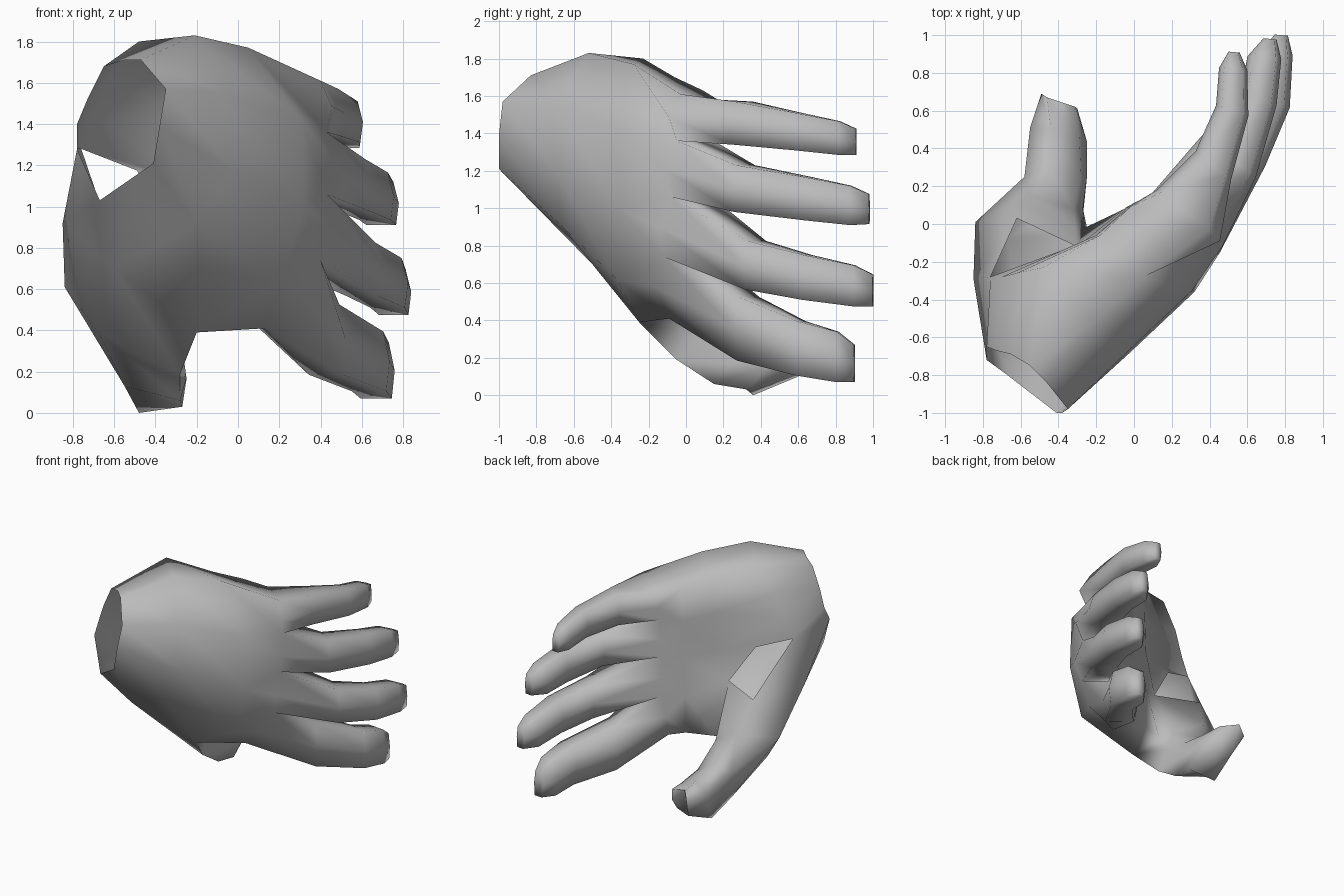
import bpy, bmesh, math
from mathutils import Vector

if "Cube" in bpy.data.objects:
    bpy.data.objects.remove(bpy.data.objects["Cube"])

bm = bmesh.new()


def verts(points):
    return [bm.verts.new(p) for p in points]


def bridge(a, b):
    n = len(a)
    for i in range(n):
        bm.faces.new((a[i], a[(i + 1) % n], b[(i + 1) % n], b[i]))


# Palm rings: five points down the back, then five up the palm side
wrist = verts([(-.47, -.83, 1.71), (-.35, -.98, 1.57), (-.38, -1, 1.39), (-.41, -1, 1.21), (-.67, -.80, 1.03),
               (-.78, -.72, 1.28), (-.78, -.65, 1.40), (-.73, -.67, 1.52), (-.65, -.69, 1.68), (-.55, -.75, 1.71)])
heel = verts([(-.21, -.52, 1.83), (-.06, -.70, 1.55), (-.02, -.68, 1.17), (-.20, -.67, .91), (-.60, -.50, .70),
              (-.85, -.29, .92), (-.76, -.28, 1.28), (-.70, -.28, 1.43), (-.62, -.26, 1.62), (-.48, -.23, 1.80)])
knuckle = verts([(.05, -.28, 1.77), (.31, -.35, 1.42), (.32, -.36, 1.00), (.20, -.37, .62), (-.20, -.25, .39),
                 (-.26, -.02, .46), (-.30, -.12, .88), (-.22, -.08, 1.12), (-.20, -.06, 1.42), (-.18, -.06, 1.70)])
web = verts([(.40, -.03, 1.61), (.43, -.05, 1.36), (.43, -.08, 1.06), (.40, -.12, .74), (.13, -.09, .41),
             (.08, .11, .43), (.12, .14, .74), (.12, .14, 1.06), (.13, .15, 1.36), (.15, .17, 1.58)])
# Pads on the palm below each finger
pads = verts([(-.04, .06, .46), (-.05, .08, .76), (-.04, .09, 1.07), (-.03, .09, 1.37), (-.02, .09, 1.63)])

# Wrist to heel, then heel to knuckles leaving room for the thumb and palm opening
bridge(wrist, heel)
for i in (0, 1, 2, 3, 7, 8, 9):
    j = (i + 1) % 10
    bm.faces.new((heel[i], heel[j], knuckle[j], knuckle[i]))

# Palm around the four-sided opening
rim_top, rim_low = verts([(-.49, -.19, 1.175), (-.62, .03, .87)])
bm.faces.new((heel[6], heel[7], knuckle[7], rim_top))
bm.faces.new((rim_top, knuckle[7], knuckle[6]))
bm.faces.new((heel[5], heel[6], rim_low))

# Thumb grown from the side of the palm
thumb = [heel[5], heel[4], knuckle[4], knuckle[5], knuckle[6], rim_low]
thumb_rings = [
    [(-.84, .01, .61), (-.67, -.08, .38), (-.28, -.05, .19), (-.27, .08, .32), (-.32, .08, .48), (-.55, .15, .61)],
    [(-.58, .25, .36), (-.55, .20, .13), (-.28, .15, .06), (-.25, .24, .17), (-.28, .25, .30), (-.45, .28, .39)],
    [(-.55, .51, .25), (-.48, .36, .00), (-.27, .33, .03), (-.25, .44, .16), (-.29, .47, .28), (-.44, .50, .34)],
    [(-.49, .69, .24), (-.44, .60, .10), (-.32, .57, .12), (-.30, .61, .20), (-.31, .62, .29), (-.46, .67, .34)]]
for pts in thumb_rings:
    ring = verts(pts)
    bridge(thumb, ring)
    thumb = ring
bm.faces.new(thumb)

# Finger roots: the web edges get a raised middle point on the back and the palm
back_mid, palm_mid = [], []
for i in range(4):
    b = bm.verts.new((web[i].co + web[i + 1].co) / 2 + Vector((.04, -.05, 0)))
    p = bm.verts.new((web[9 - i].co + web[8 - i].co) / 2 + Vector((-.02, .02, 0)))
    bm.faces.new((knuckle[i], b, web[i]))
    bm.faces.new((knuckle[i], knuckle[i + 1], web[i + 1], b))
    bm.faces.new((knuckle[8 - i], knuckle[9 - i], pads[4 - i], pads[3 - i]))
    bm.faces.new((pads[4 - i], web[9 - i], p))
    bm.faces.new((pads[3 - i], pads[4 - i], p, web[8 - i]))
    back_mid.append(b)
    palm_mid.append(p)
bm.faces.new((knuckle[4], knuckle[5], pads[0], web[4]))
bm.faces.new((pads[0], web[5], web[4]))
bm.faces.new((knuckle[9], knuckle[0], web[0], pads[4]))
bm.faces.new((pads[4], web[0], web[9]))

# Finger sections: x, y, z, half width, half thickness (little finger first)
fingers = [
    [(.42, .31, 1.455, .115, .12), (.52, .60, 1.41, .10, .09), (.525, .82, 1.375, .09, .075), (.53, .91, 1.355, .07, .03)],
    [(.55, .32, 1.105, .125, .12), (.66, .66, 1.05, .115, .10), (.69, .88, 1.015, .105, .09), (.72, .98, .995, .08, .035)],
    [(.60, .38, .695, .13, .12), (.72, .65, .63, .12, .11), (.75, .90, .585, .11, .09), (.78, 1.0, .56, .085, .035)],
    [(.42, .34, .355, .17, .13), (.63, .62, .25, .145, .11), (.665, .81, .205, .135, .095), (.69, .90, .17, .10, .04)]]
angles = (-38, -18, -5, -5)   # direction the back of each section faces
for i, sections in enumerate(fingers):
    last = [web[i], back_mid[i], web[i + 1], web[8 - i], palm_mid[i], web[9 - i]]
    for (x, y, z, w, t), a in zip(sections, angles):
        c = Vector((x, y, z))
        n = Vector((math.cos(math.radians(a)), math.sin(math.radians(a)), 0)) * t
        u = Vector((0, 0, w))
        ring = verts([c + u + n * .7, c + n, c - u + n * .85, c - u - n * .75, c - n, c + u - n * .65])
        bridge(last, ring)
        last = ring
    bm.faces.new(last)

bmesh.ops.recalc_face_normals(bm, faces=bm.faces)
mesh = bpy.data.meshes.new("hand")
bm.to_mesh(mesh)
bm.free()
hand = bpy.data.objects.new("hand", mesh)
bpy.context.collection.objects.link(hand)

# Plain grey surface
grey = bpy.data.materials.new("grey")
grey.diffuse_color = (.5, .5, .5, 1)
grey.use_nodes = True
grey.node_tree.nodes["Principled BSDF"].inputs["Base Color"].default_value = grey.diffuse_color
mesh.materials.append(grey)

# Smooth skin with crisp rims
bpy.context.view_layer.objects.active = hand
hand.select_set(True)
bpy.ops.object.shade_smooth_by_angle(angle=math.radians(95))
